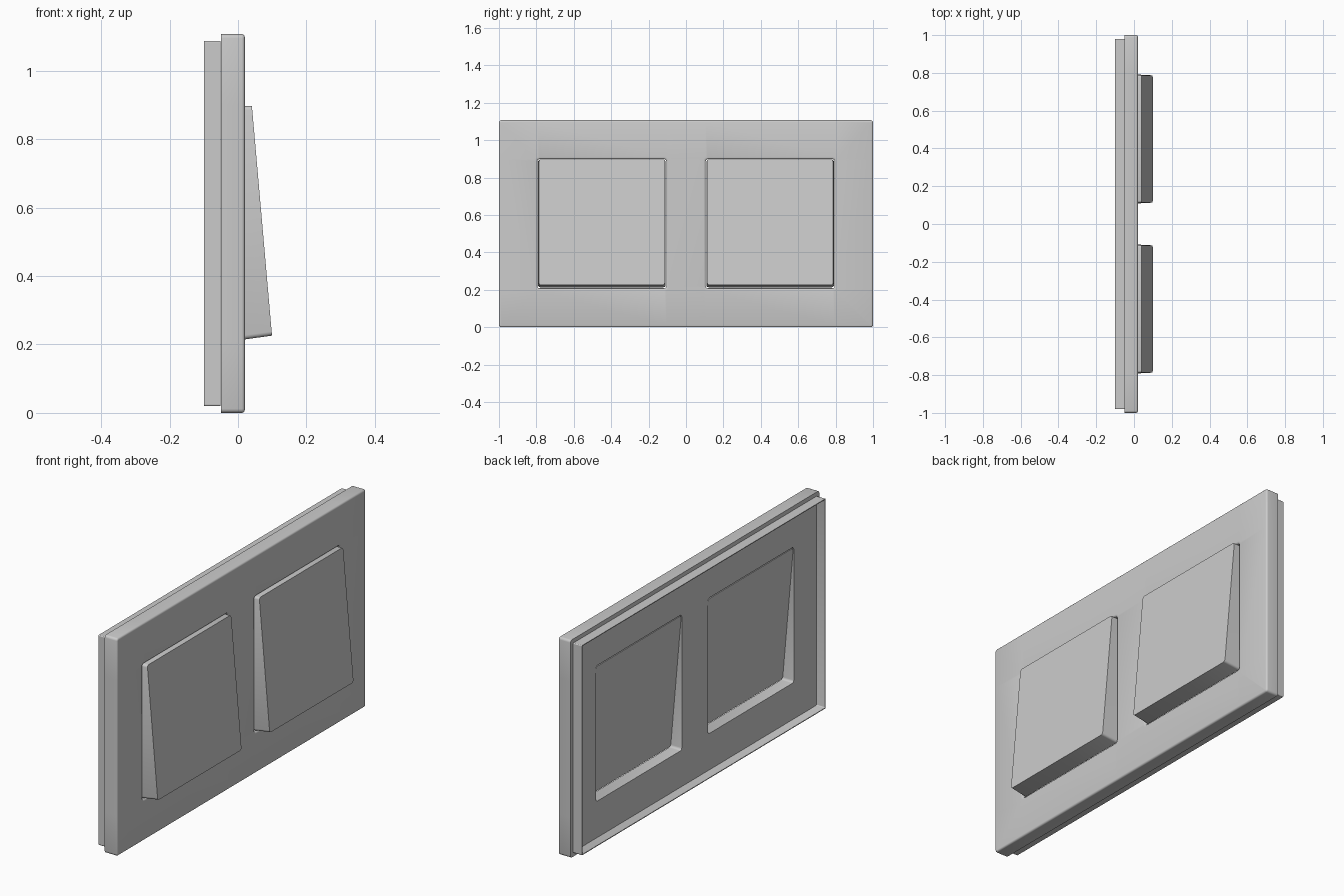
import bpy, bmesh, math
from mathutils import Matrix, Vector

if "Cube" in bpy.data.objects:
    bpy.data.objects.remove(bpy.data.objects["Cube"])

MID_Z = 0.5535


def finish(bm, name):
    bmesh.ops.recalc_face_normals(bm, faces=bm.faces)
    mesh = bpy.data.meshes.new(name)
    bm.to_mesh(mesh)
    bm.free()
    obj = bpy.data.objects.new(name, mesh)
    bpy.context.collection.objects.link(obj)
    bpy.ops.object.select_all(action='DESELECT')
    obj.select_set(True)
    bpy.context.view_layer.objects.active = obj
    bpy.ops.object.shade_smooth_by_angle(angle=math.radians(40))
    return obj


def bevel(bm, edges, size):
    bmesh.ops.bevel(bm, geom=edges, offset=size, offset_type='OFFSET',
                    segments=3, profile=0.5, affect='EDGES')


def panel(name, ys, zs, holes, x0, x1, corner, lip=0):
    """Upright slab made of grid cells, with some cells left open."""
    bm = bmesh.new()
    grid = [[bm.verts.new((x0, y, z)) for z in zs] for y in ys]
    for i in range(len(ys) - 1):
        for j in range(len(zs) - 1):
            if (i, j) not in holes:
                bm.faces.new((grid[i][j], grid[i + 1][j],
                              grid[i + 1][j + 1], grid[i][j + 1]))
    res = bmesh.ops.extrude_face_region(bm, geom=bm.faces[:], use_keep_orig=True)
    for v in res['geom']:
        if isinstance(v, bmesh.types.BMVert):
            v.co.x = x1
    bmesh.ops.recalc_face_normals(bm, faces=bm.faces)
    # round the outline and opening corners
    bevel(bm, [e for e in bm.edges
               if abs(e.verts[0].co.x - e.verts[1].co.x) > 0.01
               and e.calc_face_angle(0) > 1], corner)
    # soften the rims on the visible face
    if lip:
        bm.normal_update()
        bevel(bm, [e for e in bm.edges
                   if all(abs(v.co.x - x1) < 1e-5 for v in e.verts)
                   and e.calc_face_angle(0) > 1], lip)
    return finish(bm, name)


# cover plate with two square openings
panel("cover_plate", [-1, -0.795, -0.105, 0.105, 0.795, 1],
      [0, MID_Z - 0.345, MID_Z + 0.345, 2 * MID_Z],
      {(1, 1), (3, 1)}, -0.05, 0.02, 0.012, 0.009)

# thin rim standing behind the plate
a, b = 0.98, 0.976
panel("back_rim", [-a, -b, b, a], [0.02, 0.024, 1.083, 1.087],
      {(1, 1)}, -0.10, -0.051, 0.004)


# tilted, slightly tapered rocker buttons
def rocker(name, y):
    bm = bmesh.new()
    bmesh.ops.create_cube(bm, size=1)
    for v in bm.verts:
        half = 0.337 if v.co.x > 0 else 0.3415
        v.co = Vector((0 if v.co.x > 0 else -0.09,
                       math.copysign(half, v.co.y), math.copysign(half, v.co.z)))
    bevel(bm, [e for e in bm.edges
               if abs(e.verts[0].co.x - e.verts[1].co.x) > 0.01], 0.012)
    bm.transform(Matrix.Translation((0.070, y, MID_Z + 0.008))
                 @ Matrix.Rotation(math.radians(-5), 4, 'Y'))
    finish(bm, name)


rocker("rocker_near", -0.45)
rocker("rocker_far", 0.45)
